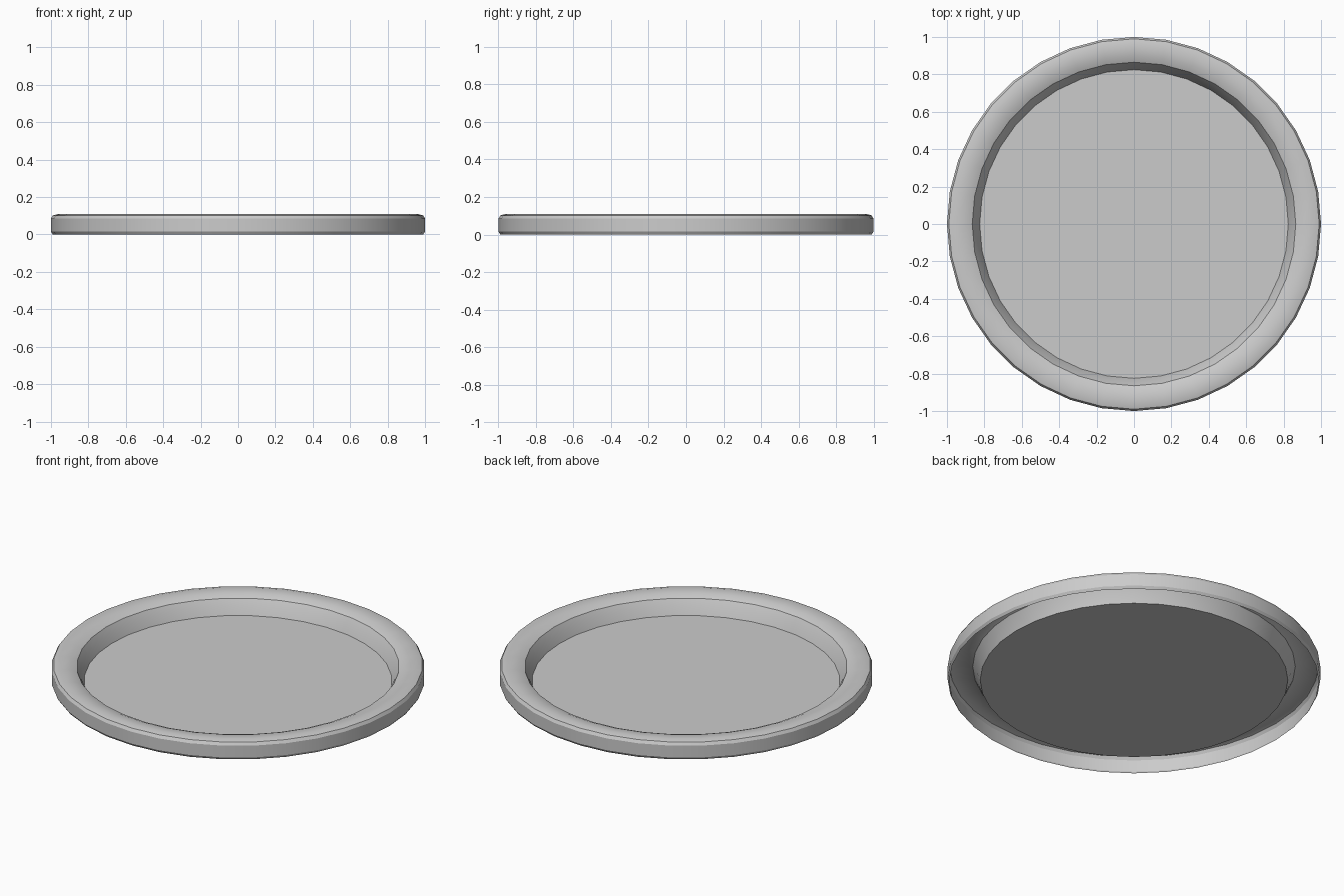
import bpy, bmesh, math

cube = bpy.data.objects.get("Cube")
if cube:
    bpy.data.objects.remove(cube, do_unlink=True)

SIDES = 36

# One plain grey for the whole dish
grey = bpy.data.materials.new("plain grey")
grey.use_nodes = True
colour = (0.6, 0.6, 0.6, 1)
grey.diffuse_color = colour
grey.node_tree.nodes["Principled BSDF"].inputs["Base Color"].default_value = colour


def make_object(name, bm):
    bmesh.ops.recalc_face_normals(bm, faces=bm.faces)
    mesh = bpy.data.meshes.new(name)
    # Outward normals point up on the pressed sheet
    if sum(f.normal.z * f.calc_area() for f in bm.faces) < 0:
        bmesh.ops.reverse_faces(bm, faces=bm.faces)
    bm.to_mesh(mesh)
    bm.free()
    mesh.materials.append(grey)
    obj = bpy.data.objects.new(name, mesh)
    bpy.context.collection.objects.link(obj)
    return obj


def ring(bm, radius, z):
    step = math.tau / SIDES
    return [bm.verts.new((radius * math.cos(i * step), radius * math.sin(i * step), z))
            for i in range(SIDES)]


# Flat floor of the dish
FLOOR_RADIUS, FLOOR_Z = 0.825, 0.006
bm = bmesh.new()
bm.faces.new(ring(bm, FLOOR_RADIUS, FLOOR_Z))
make_object("floor", bm)

# Raised rim: sloping inner wall, broad crown and outer wall, open underneath
profile = [(FLOOR_RADIUS, FLOOR_Z), (0.845, 0.055), (0.865, 0.09), (0.9, 0.105),
           (0.96, 0.11), (0.99, 0.102), (1.0, 0.085), (1.0, 0.015), (0.99, 0.0)]
bm = bmesh.new()
loops = [ring(bm, r, z) for r, z in profile]
for inner, outer in zip(loops, loops[1:]):
    for i in range(SIDES):
        j = (i + 1) % SIDES
        bm.faces.new((inner[i], outer[i], outer[j], inner[j]))
rim = make_object("rim", bm)

# Soften the crown while keeping real creases crisp
bpy.context.view_layer.objects.active = rim
rim.select_set(True)
bpy.ops.object.shade_smooth_by_angle(angle=math.radians(30))
